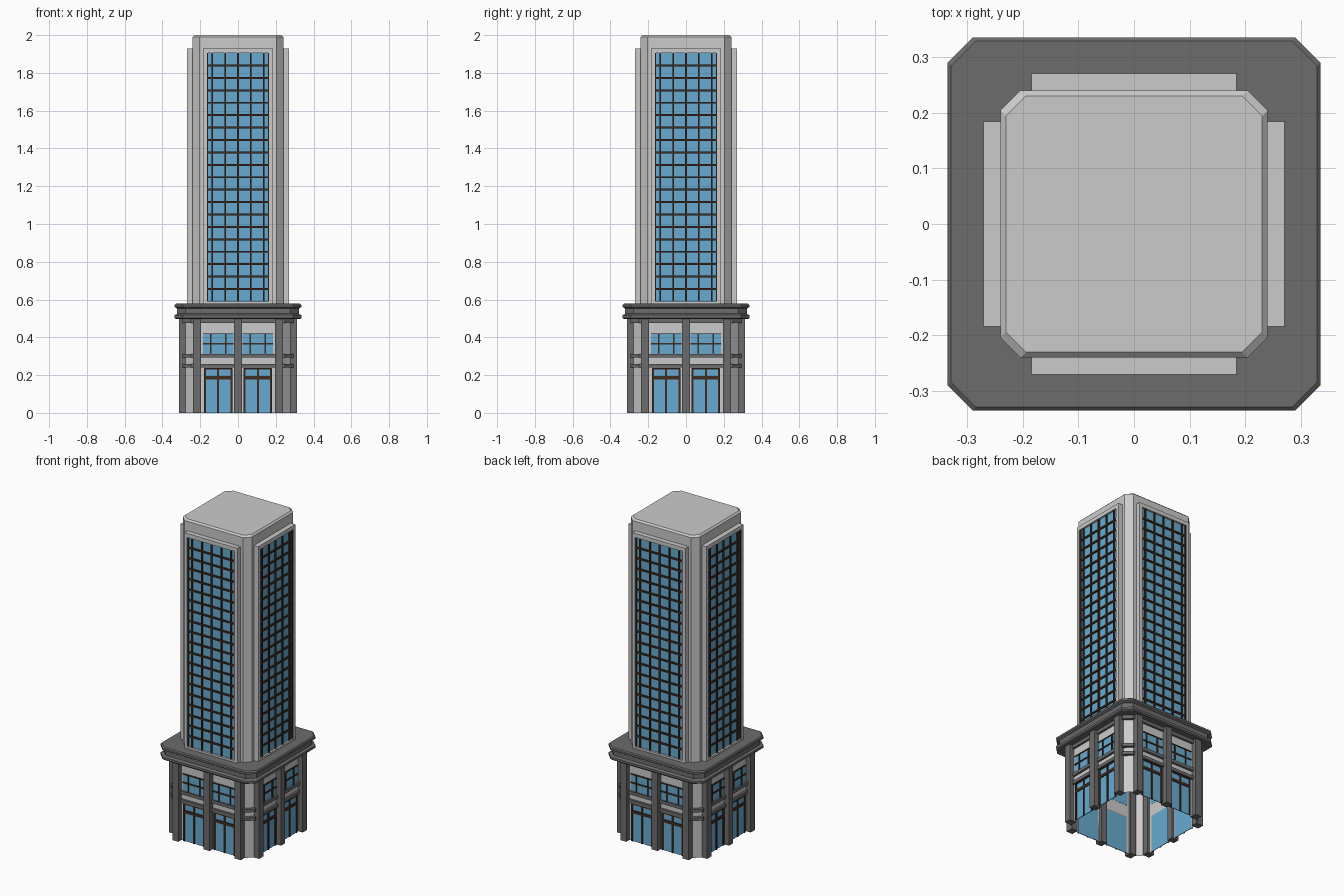
import bpy
from math import pi
from mathutils import Matrix, Vector

cube = bpy.data.objects.get("Cube")
if cube:
    bpy.data.objects.remove(cube, do_unlink=True)


def material(name, rgb):
    m = bpy.data.materials.new(name)
    m.use_nodes = True
    m.diffuse_color = (*rgb, 1)
    m.node_tree.nodes["Principled BSDF"].inputs["Base Color"].default_value = (*rgb, 1)
    return m


LIGHT = material("light_concrete", (0.6, 0.6, 0.6))
DARK = material("dark_stone", (0.15, 0.15, 0.15))
GLASS = material("blue_glass", (0.14, 0.41, 0.64))
BROWN = material("dark_brown_frame", (0.05, 0.025, 0.015))


def build(name, verts, faces, mat):
    mesh = bpy.data.meshes.new(name)
    mesh.from_pydata(verts, [], faces)
    mesh.materials.append(mat)
    ob = bpy.data.objects.new(name, mesh)
    bpy.context.collection.objects.link(ob)
    return ob


def loft(name, profile, chamfer, mat, bottom=True, top=True):
    """Stack square rings with cut corners; profile holds (half width, z)."""
    verts, faces = [], []
    for h, z in profile:
        c = h - chamfer
        verts += [(c, -h, z), (h, -c, z), (h, c, z), (c, h, z),
                  (-c, h, z), (-h, c, z), (-h, -c, z), (-c, -h, z)]
    for k in range(len(profile) - 1):
        for i in range(8):
            j = (i + 1) % 8
            faces.append((k * 8 + i, k * 8 + j, k * 8 + 8 + j, k * 8 + 8 + i))
    if bottom:
        faces.append(tuple(reversed(range(8))))
    if top:
        faces.append(tuple(range(len(verts) - 8, len(verts))))
    return build(name, verts, faces, mat)


def on_four_sides(name, boxes, mat):
    """Boxes (x0, x1, inner depth, outer depth, z0, z1) repeated on each facade."""
    verts, faces = [], []
    for q in range(4):
        turn = Matrix.Rotation(q * pi / 2, 3, "Z")
        for x0, x1, d0, d1, z0, z1 in boxes:
            n = len(verts)
            for z in (z0, z1):
                for x, d in ((x0, d1), (x1, d1), (x1, d0), (x0, d0)):
                    verts.append(turn @ Vector((x, -d, z)))
            for f in ((3, 2, 1, 0), (4, 5, 6, 7), (0, 1, 5, 4),
                      (1, 2, 6, 5), (2, 3, 7, 6), (3, 0, 4, 7)):
                faces.append([n + i for i in f])
    return build(name, verts, faces, mat)


def vbar(x, w, d, z0, z1):
    return (x - w / 2, x + w / 2, d[0], d[1], z0, z1)


def hbar(x0, x1, d, z, w):
    return (x0, x1, d[0], d[1], z - w / 2, z + w / 2)


# Lower block: open-bottomed wall shell, trim rings and cornice
loft("base_walls", [(0.28, 0), (0.28, 0.5)], 0.045, LIGHT, bottom=False)
for name, z0, z1 in (("lower_trim", 0.24, 0.26), ("middle_trim", 0.293, 0.313),
                     ("upper_trim", 0.475, 0.5)):
    loft(name, [(0.28, z0), (0.293, z0), (0.293, z1), (0.28, z1)], 0.045, DARK,
         bottom=False, top=False)
loft("cornice", [(0.328, 0.497), (0.335, 0.503), (0.335, 0.517), (0.322, 0.525),
                 (0.322, 0.552), (0.335, 0.56), (0.335, 0.572), (0.329, 0.578)],
     0.045, DARK)

# Pillars
on_four_sides("base_pillars", [vbar(x, 0.042, (0.265, 0.313), 0, 0.5)
                               for x in (-0.217, 0, 0.217)], DARK)

# Doors and upper windows of the lower block
panes, bars = [], []
near = (0.28, 0.288)
for s in (-1, 1):
    cx = s * 0.105
    panes.append((cx - 0.072, cx + 0.072, 0.279, 0.283, 0, 0.235))
    bars += [vbar(cx + o, 0.01, near, 0, 0.235) for o in (-0.07, 0, 0.07)]
    bars += [hbar(cx - 0.072, cx + 0.072, near, 0.186, 0.018),
             hbar(cx - 0.072, cx + 0.072, near, 0.234, 0.006)]
    panes.append((cx - 0.08, cx + 0.08, 0.279, 0.283, 0.313, 0.42))
    bars += [vbar(cx + o, 0.008, near, 0.313, 0.42) for o in (-0.04, 0.04)]
    bars += [hbar(cx - 0.08, cx + 0.08, near, z, w)
             for z, w in ((0.366, 0.008), (0.419, 0.005))]
on_four_sides("base_glass", panes, GLASS)
on_four_sides("base_window_frames", bars, BROWN)

# Tower shaft with softened roof edge
loft("tower", [(0.24, 0.57), (0.24, 1.99), (0.23, 2)], 0.036, LIGHT, bottom=False)

# Raised surround on every tower side
rim = (0.235, 0.27)
surround = on_four_sides("tower_window_surrounds", [
    vbar(-0.174, 0.02, rim, 0.575, 1.93), vbar(0.174, 0.02, rim, 0.575, 1.93),
    hbar(-0.165, 0.165, rim, 1.9175, 0.025), hbar(-0.165, 0.165, rim, 0.5825, 0.015)],
    LIGHT)

# Tower glazing grid
Z0, Z1, ROWS = 0.59, 1.905, 20
on_four_sides("tower_glass", [(-0.165, 0.165, 0.238, 0.258, Z0, Z1)], GLASS)
grid = (0.25, 0.266)
mullions = [vbar(i * 0.068, 0.009, grid, Z0, Z1) for i in range(-2, 3)]
mullions += [vbar(s * 0.162, 0.005, grid, Z0, Z1) for s in (-1, 1)]
mullions += [hbar(-0.165, 0.165, grid, Z0 + (Z1 - Z0) * k / ROWS, 0.01)
             for k in range(1, ROWS)]
on_four_sides("tower_mullions", mullions, BROWN)
